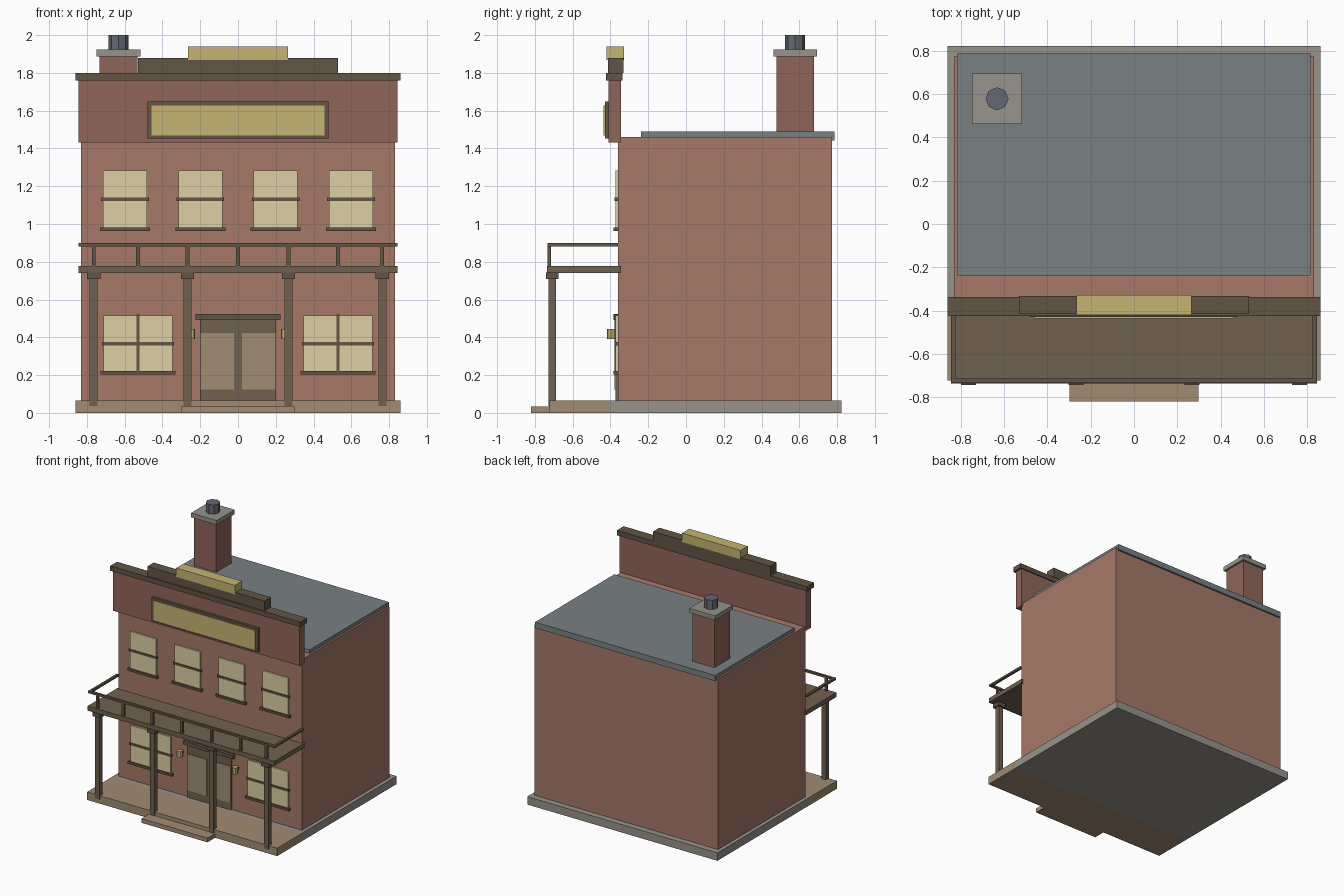
import bpy
from math import radians

if "Cube" in bpy.data.objects:
    bpy.data.objects.remove(bpy.data.objects["Cube"])


def material(name, r, g, b):
    m = bpy.data.materials.new(name)
    m.diffuse_color = (r, g, b, 1)
    m.use_nodes = True
    m.node_tree.nodes["Principled BSDF"].inputs["Base Color"].default_value = m.diffuse_color
    return m


BRICK = material("brick", 0.38, 0.19, 0.14)
DARK_BRICK = material("dark_brick", 0.28, 0.13, 0.10)
STONE = material("stone", 0.31, 0.29, 0.26)
PLANK = material("plank", 0.35, 0.26, 0.17)
WOOD = material("wood", 0.16, 0.12, 0.08)
TRIM = material("trim", 0.12, 0.09, 0.06)
DOOR = material("door_wood", 0.35, 0.27, 0.18)
GLASS = material("lit_glass", 0.72, 0.63, 0.37)
GOLD = material("gold", 0.56, 0.46, 0.17)
ROOF = material("roof", 0.19, 0.22, 0.23)
METAL = material("metal", 0.13, 0.14, 0.17)


def box(name, x, y, z, mat):
    """Box from (min, max) ranges on each axis."""
    r = (x, y, z)
    bpy.ops.mesh.primitive_cube_add(size=1, location=[(a + b) / 2 for a, b in r])
    ob = bpy.context.object
    ob.name = name
    ob.scale = [b - a for a, b in r]
    bpy.ops.object.transform_apply(location=False, rotation=False, scale=True)
    ob.data.materials.append(mat)
    return ob


def span(c, w):
    return (c - w / 2, c + w / 2)


def prism(name, sides, radius, x, y, z, mat):
    bpy.ops.mesh.primitive_cylinder_add(vertices=sides, radius=radius, depth=z[1] - z[0],
                                        location=(x, y, sum(z) / 2))
    ob = bpy.context.object
    ob.name = name
    ob.data.materials.append(mat)
    return ob


WALL = -0.36

# Foundation, porch deck and step
box("foundation", (-0.86, 0.86), (-0.40, 0.822), (0, 0.065), STONE)
box("porch_deck", (-0.86, 0.86), (-0.722, -0.40), (0, 0.065), PLANK)
box("front_step", (-0.298, 0.298), (-0.82, -0.722), (0, 0.035), PLANK)

# Main body and roof slab
box("building_body", (-0.83, 0.83), (WALL, 0.772), (0.065, 1.46), BRICK)
box("roof", (-0.815, 0.815), (-0.238, 0.787), (1.443, 1.49), ROOF)

# False front with stepped cornice
box("false_front", (-0.845, 0.845), (-0.41, -0.345), (1.432, 1.76), DARK_BRICK)
box("cornice", (-0.86, 0.86), (-0.424, -0.336), (1.76, 1.80), TRIM)
box("cornice_step", (-0.53, 0.53), (-0.414, -0.332), (1.80, 1.88), TRIM)
box("crest", (-0.265, 0.265), (-0.42, -0.328), (1.867, 1.94), GOLD)

# Blank sign board
box("sign_frame", (-0.48, 0.48), (-0.43, -0.40), (1.453, 1.648), TRIM)
box("sign_panel", (-0.458, 0.458), (-0.436, -0.42), (1.468, 1.628), GOLD)

# Chimney
cx, cy = -0.632, 0.578
box("chimney", span(cx, 0.2), span(cy, 0.2), (1.46, 1.89), DARK_BRICK)
box("chimney_cap", span(cx, 0.232), span(cy, 0.232), (1.888, 1.924), STONE)
prism("chimney_pot", 8, 0.053, cx, cy, (1.92, 2.0), METAL)


def window(name, x, w, z0, z1, zmid):
    box(name + "_glass", span(x, w), (WALL - 0.012, WALL + 0.01), (z0, z1), GLASS)
    box(name + "_rail", span(x, w + 0.018), (WALL - 0.018, WALL), span(zmid, 0.018), TRIM)
    box(name + "_sill", span(x, w + 0.032), (WALL - 0.025, WALL), (z0 - 0.003, z0 + 0.016), TRIM)


# Upper windows
for i, x in enumerate((-0.598, -0.199, 0.199, 0.598)):
    window(f"upper_window_{i + 1}", x, 0.234, 0.966, 1.283, 1.13)

# Lower windows with a vertical bar
for side, x in (("left", -0.53), ("right", 0.53)):
    name = f"lower_window_{side}"
    window(name, x, 0.364, 0.205, 0.516, 0.365)
    box(name + "_mullion", span(x, 0.015), (WALL - 0.018, WALL), (0.205, 0.522), TRIM)

# Entrance
box("door_backing", (-0.2, 0.2), (WALL - 0.012, WALL + 0.01), (0.065, 0.5), WOOD)
box("door_header", (-0.226, 0.226), (WALL - 0.025, WALL), (0.493, 0.523), TRIM)
for side, s in (("left", -1), ("right", 1)):
    box(f"door_{side}", span(s * 0.109, 0.178), (WALL - 0.018, WALL), (0.125, 0.424), DOOR)
    # Wall lanterns
    prism(f"lantern_{side}", 8, 0.023, s * 0.25, -0.396, (0.39, 0.443), GOLD)
    box(f"lantern_bracket_{side}", span(s * 0.25, 0.018), (-0.385, WALL), (0.41, 0.428), TRIM)

# Porch posts with capitals
for i, x in enumerate((-0.764, -0.267, 0.267, 0.764)):
    box(f"porch_post_{i + 1}", span(x, 0.042), (-0.728, -0.687), (0.036, 0.74), WOOD)
    box(f"post_capital_{i + 1}", span(x, 0.07), (-0.742, -0.674), (0.71, 0.742), TRIM)

# Balcony floor and railing
box("balcony_floor", (-0.845, 0.845), (-0.737, -0.345), (0.74, 0.777), WOOD)
box("front_handrail", (-0.845, 0.845), (-0.733, -0.713), (0.882, 0.899), TRIM)
for side, s in (("left", -1), ("right", 1)):
    box(f"side_handrail_{side}", span(s * 0.834, 0.02), (-0.713, WALL), (0.882, 0.899), TRIM)
for i, x in enumerate((-0.764, -0.53, -0.267, 0, 0.267, 0.53, 0.764)):
    box(f"baluster_{i + 1}", span(x, 0.02), (-0.732, -0.714), (0.775, 0.884), TRIM)
